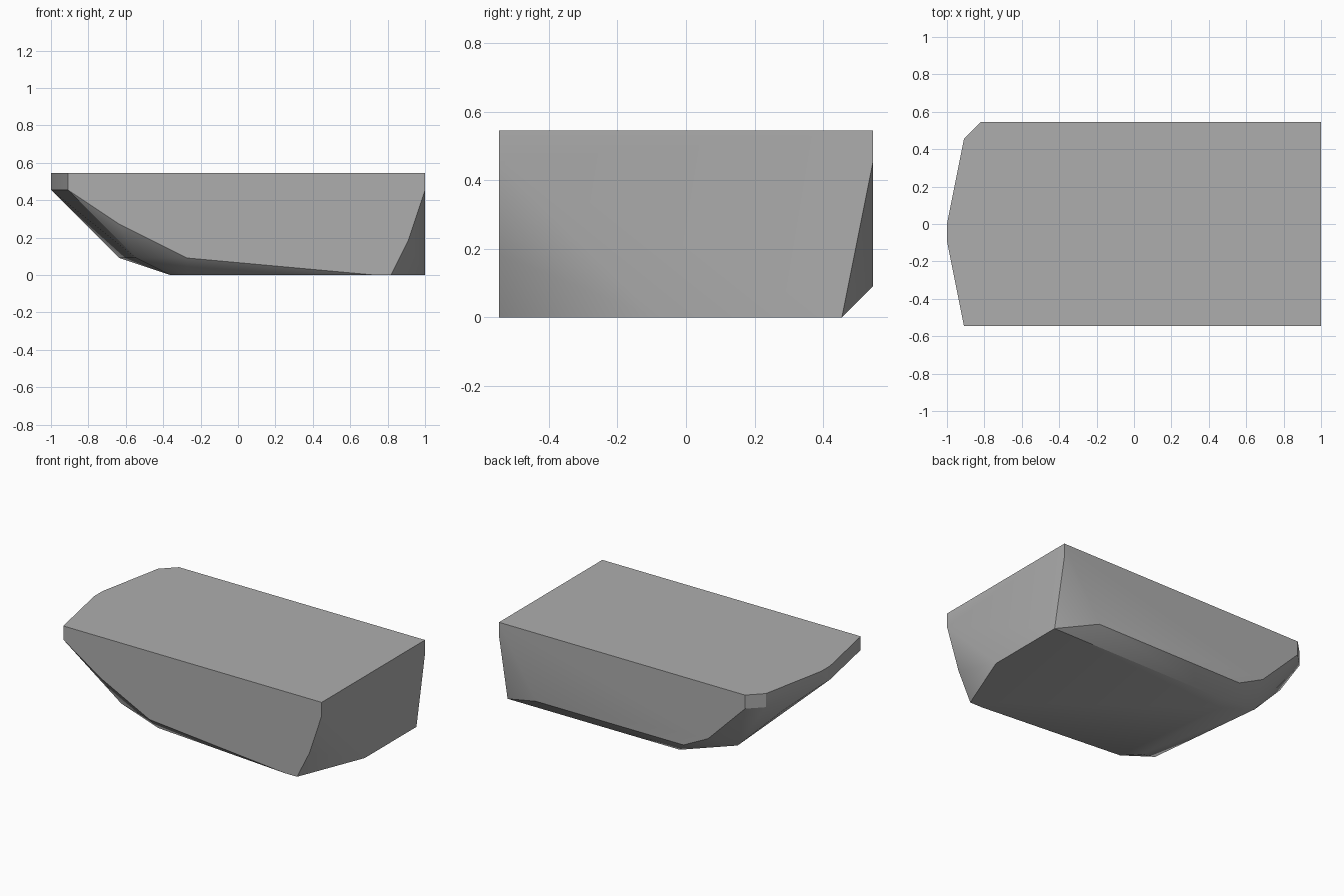
import bpy
import bmesh
from mathutils import Vector

# Remove the default cube only
default_cube = bpy.data.objects.get("Cube")
if default_cube:
    bpy.data.objects.remove(default_cube, do_unlink=True)

UNIT = 1 / 11          # the block is laid out on a whole-number lattice
SIDE, TOP = 6, 6       # half width and full height in lattice units


def make_material(name, color):
    material = bpy.data.materials.new(name)
    material.use_nodes = True
    material.diffuse_color = color
    shader = next(n for n in material.node_tree.nodes if n.type == 'BSDF_PRINCIPLED')
    shader.inputs["Base Color"].default_value = color
    return material


def at_height(outline, z):
    """Horizontal outline placed at one height."""
    return [Vector((x, y, z)) for x, y in outline]


def at_side(profile, y):
    """Upright profile placed on one side wall."""
    return [Vector((x, y, z)) for x, z in profile]


def build_hull(name, points, material):
    mesh = bpy.data.meshes.new(name)
    bm = bmesh.new()
    for point in points:
        bm.verts.new(point * UNIT)
    result = bmesh.ops.convex_hull(bm, input=bm.verts[:])
    unused = [g for g in result["geom_interior"] if isinstance(g, bmesh.types.BMVert)]
    bmesh.ops.delete(bm, geom=unused, context='VERTS')
    # Merge coplanar triangles into clean flat faces
    bmesh.ops.dissolve_limit(bm, angle_limit=0.002, verts=bm.verts[:], edges=bm.edges[:])
    bmesh.ops.recalc_face_normals(bm, faces=bm.faces[:])
    bm.to_mesh(mesh)
    bm.free()
    mesh.materials.append(material)
    obj = bpy.data.objects.new(name, mesh)
    bpy.context.collection.objects.link(obj)
    return obj


# Flat deck outline, repeated one step lower as a straight rim
deck_outline = [(11, SIDE), (11, -SIDE), (-10, -SIDE), (-11, -1),
                (-11, 0), (-10, 5), (-9, SIDE)]
deck = at_height(deck_outline, TOP) + at_height(deck_outline, TOP - 1)

# Lower edge of each upright side wall
front_wall = at_side([(-7, 3), (-3, 1), (8, 0), (9, 0), (10, 2)], -SIDE)
back_wall = at_side([(-6, 2), (-4, 1), (8, 1)], SIDE)

# Flat underside and the sloping nose above it
underside = at_height([(11, 5), (11, -1), (-3, -5), (-4, -4), (-4, 4), (-3, 5)], 0)
nose = at_height([(-6, -5), (-7, 4)], 1) + at_height([(-10, 3)], 4)

stone = make_material("stone_grey", (0.42, 0.42, 0.42, 1))
block = build_hull("faceted_block", deck + front_wall + back_wall + underside + nose, stone)

# Soften shallow facets while keeping the strong edges crisp
bpy.ops.object.select_all(action='DESELECT')
block.select_set(True)
bpy.context.view_layer.objects.active = block
bpy.ops.object.shade_smooth_by_angle(angle=0.52)
